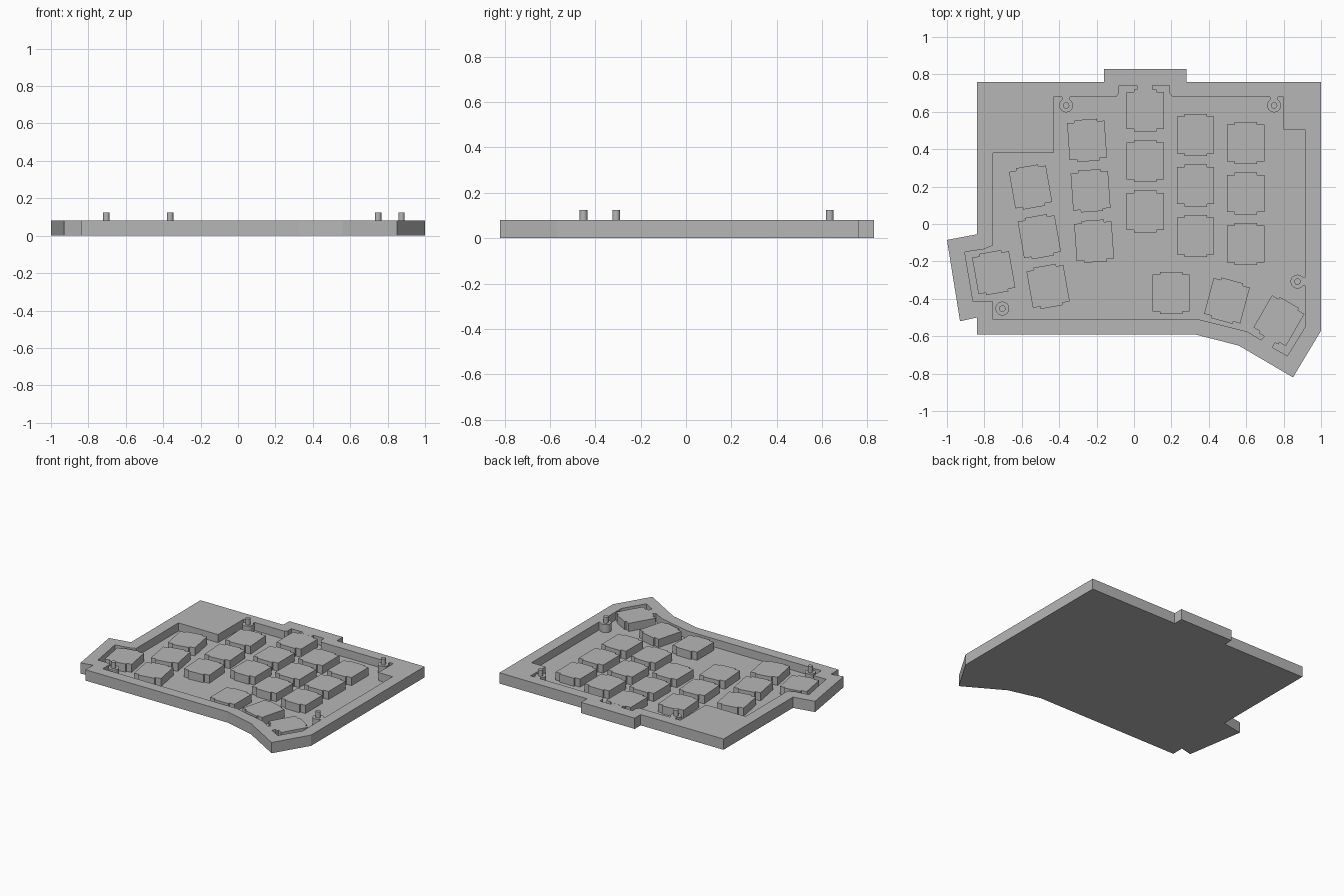
import bpy, bmesh
from math import radians
from mathutils import Matrix, Vector

cube = bpy.data.objects.get("Cube")
if cube:
    bpy.data.objects.remove(cube, do_unlink=True)

FLOOR, RIM, PIN = 0.02, 0.08, 0.125

grey = bpy.data.materials.new("plain grey")
grey.use_nodes = True
grey.diffuse_color = (0.47, 0.47, 0.47, 1)
grey.node_tree.nodes["Principled BSDF"].inputs["Base Color"].default_value = grey.diffuse_color


def finish(bm, name):
    bmesh.ops.recalc_face_normals(bm, faces=bm.faces)
    mesh = bpy.data.meshes.new(name)
    bm.to_mesh(mesh)
    bm.free()
    obj = bpy.data.objects.new(name, mesh)
    mesh.materials.append(grey)
    bpy.context.collection.objects.link(obj)
    return obj


def loop(bm, pts, z):
    return [bm.verts.new((x, y, z)) for x, y in pts]


def sides(bm, low, high):
    n = len(low)
    for i in range(n):
        j = (i + 1) % n
        bm.faces.new((low[i], low[j], high[j], high[i]))


def prism(name, pts, z0, z1, place=Matrix()):
    bm = bmesh.new()
    low, high = loop(bm, pts, z0), loop(bm, pts, z1)
    sides(bm, low, high)
    bm.faces.new(low)
    bm.faces.new(high)
    bm.transform(place)
    return finish(bm, name)


def cylinder(name, x, y, r, z0, z1):
    bm = bmesh.new()
    bmesh.ops.create_cone(bm, cap_ends=True, segments=32, radius1=r, radius2=r, depth=z1 - z0,
                          matrix=Matrix.Translation((x, y, (z0 + z1) / 2)))
    obj = finish(bm, name)
    bpy.ops.object.select_all(action='DESELECT')
    obj.select_set(True)
    bpy.context.view_layer.objects.active = obj
    bpy.ops.object.shade_smooth_by_angle(angle=radians(30))


# Tray: outer outline with a recessed floor inside the rim
outline = [(-.84, .76), (-.16, .76), (-.16, .83), (.28, .83), (.28, .76), (1, .76), (1, -.57),
           (.85, -.82), (.56, -.65), (.325, -.59), (-.84, -.59), (-.84, -.5), (-.93, -.52),
           (-1, -.085), (-.84, -.055)]
recess = [(-.43, .68), (-.095, .68), (-.08, .7), (-.08, .74), (.015, .74), (.015, .72),
          (.1, .72), (.1, .74), (.19, .74), (.19, .7), (.205, .68), (.8, .68), (.8, .505),
          (.915, .505), (.915, -.55), (.82, -.705), (.74, -.66), (.755, -.63), (.7, -.595),
          (.68, -.62), (.605, -.575), (.345, -.51), (-.755, -.51), (-.755, -.415), (-.86, -.415),
          (-.905, -.15), (-.805, -.135), (-.755, -.115), (-.755, .38), (-.43, .38)]
bm = bmesh.new()
base, top = loop(bm, outline, 0), loop(bm, outline, RIM)
floor, lip = loop(bm, recess, FLOOR), loop(bm, recess, RIM)
bm.faces.new(base)
bm.faces.new(floor)
sides(bm, base, top)
sides(bm, floor, lip)
rim_edges = [bm.edges.get((ring[i - 1], ring[i])) for ring in (top, lip) for i in range(len(ring))]
bmesh.ops.triangle_fill(bm, edges=rim_edges, use_beauty=True, normal=(0, 0, 1))
bmesh.ops.dissolve_limit(bm, angle_limit=0.01, verts=[], edges=[
    e for e in bm.edges if e not in rim_edges and all(abs(v.co.z - RIM) < 1e-5 for v in e.verts)])
finish(bm, "tray")

# Key supports: square blocks with a wide tab front and back
w, d, tab, tip = .1, .099, .06, .112
block = [(-w, -d), (-tab, -d), (-tab, -tip), (tab, -tip), (tab, -d), (w, -d),
         (w, d), (tab, d), (tab, tip), (-tab, tip), (-tab, d), (-w, d)]
# Column: top centre x, y, and tilt in degrees
columns = [(-.553, .198, 10), (-.251, .447, 4), (.06, .607, 0), (.329, .476, 0), (.598, .433, 0)]
places = []
for x, y, tilt in columns:
    step = Matrix.Rotation(radians(tilt), 3, 'Z') @ Vector((0, -.27, 0))
    places += [(x + step.x * i, y + step.y * i, tilt) for i in range(3)]
places += [(-.75, -.26, 10), (.198, -.368, 0), (.497, -.41, -15), (.775, -.517, -30)]
for i, (x, y, tilt) in enumerate(places):
    prism(f"key_support_{i + 1}", block, FLOOR, RIM,
          Matrix.Translation((x, y, 0)) @ Matrix.Rotation(radians(tilt), 4, 'Z'))

# Locating pins on round bosses
for i, (x, y) in enumerate([(-.363, .634), (.749, .634), (.874, -.308), (-.704, -.452)]):
    cylinder(f"boss_{i + 1}", x, y, .037, FLOOR, RIM)
    cylinder(f"pin_{i + 1}", x, y, .017, RIM, PIN)

# Webs joining bosses to the rim
for name, x0, x1, y0, y1 in [("back_right_web", -.385, -.341, .655, .68),
                             ("back_left_web", .727, .771, .655, .68),
                             ("side_web", .895, .915, -.33, -.286)]:
    prism(name, [(x0, y0), (x1, y0), (x1, y1), (x0, y1)], FLOOR, RIM)
